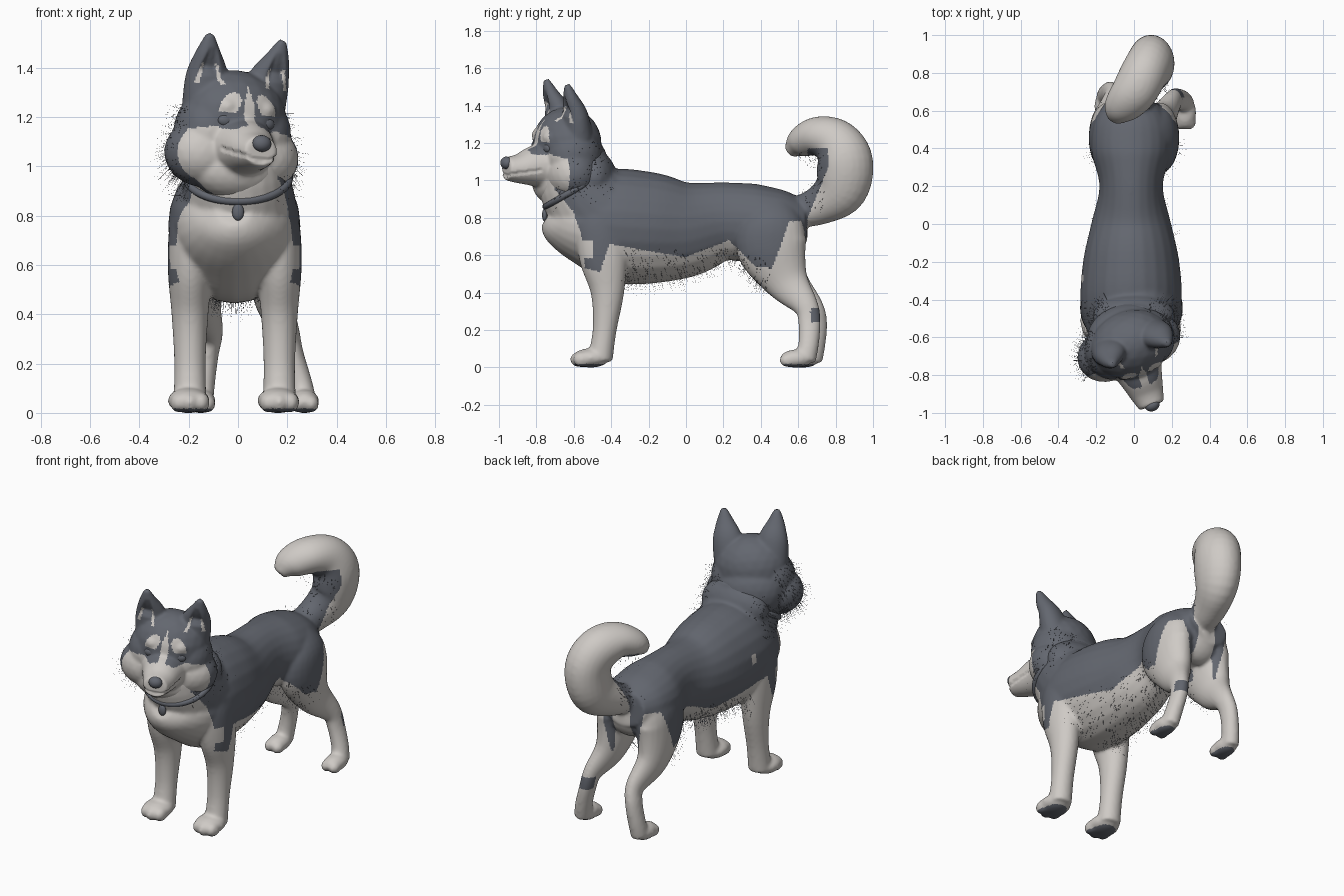
import bpy, bmesh, math, random
from mathutils import Vector, Matrix

random.seed(4)
if "Cube" in bpy.data.objects:
    bpy.data.objects.remove(bpy.data.objects["Cube"])

def material(name, rgb):
    m = bpy.data.materials.new(name)
    m.use_nodes = True
    m.diffuse_color = (*rgb, 1)
    bsdf = m.node_tree.nodes["Principled BSDF"]
    bsdf.inputs["Base Color"].default_value = (*rgb, 1)
    bsdf.inputs["Roughness"].default_value = 0.8
    return m

DARK = material("slate grey fur", (0.125, 0.135, 0.16))
LIGHT = material("cream fur", (0.62, 0.59, 0.56))

def blob(bm, centre, radii):
    mat = Matrix.Translation(centre) @ Matrix.Diagonal((*radii, 1))
    bmesh.ops.create_icosphere(bm, subdivisions=3, radius=1, matrix=mat)

def pair(bm, centre, radii):
    for s in (-1, 1):
        blob(bm, (s * centre[0], *centre[1:]), radii)

def spline(rows, steps=5):
    """Smooth curve through rows of any length."""
    out = []
    for i in range(len(rows) - 1):
        p = [rows[max(0, min(len(rows) - 1, i + k))] for k in (-1, 0, 1, 2)]
        for k in range(steps):
            t = k / steps
            out.append([b + 0.5 * t * (c - a + t * (2 * a - 5 * b + 4 * c - d + t * (3 * (b - c) + d - a)))
                        for a, b, c, d in zip(*p)])
    return out + [list(rows[-1])]

def tube(bm, rows, sides=24):
    """Loft of ellipses; each row is x, y, z, half width, half depth."""
    pts = spline(rows)
    rings = []
    for i, p in enumerate(pts):
        tangent = Vector(pts[min(i + 1, len(pts) - 1)][:3]) - Vector(pts[max(i - 1, 0)][:3])
        tangent.normalize()
        side = (Vector((1, 0, 0)) - tangent * tangent.x).normalized()
        up = tangent.cross(side)
        angles = [math.tau * k / sides for k in range(sides)]
        rings.append([bm.verts.new(Vector(p[:3]) + side * p[3] * math.cos(a) + up * p[4] * math.sin(a))
                      for a in angles])
    faces = [bm.faces.new(rings[0][::-1]), bm.faces.new(rings[-1])]
    for r, q in zip(rings, rings[1:]):
        for k in range(sides):
            n = (k + 1) % sides
            faces.append(bm.faces.new((r[k], r[n], q[n], q[k])))
    bmesh.ops.recalc_face_normals(bm, faces=faces)

def finish(name, bm, voxel=0, smooth=0):
    """Make the object, fusing its shells into one skin when asked."""
    me = bpy.data.meshes.new(name)
    bm.to_mesh(me)
    bm.free()
    ob = bpy.data.objects.new(name, me)
    bpy.context.collection.objects.link(ob)
    if voxel:
        mod = ob.modifiers.new("fuse", "REMESH")
        mod.mode = "VOXEL"
        mod.voxel_size = voxel
        mod = ob.modifiers.new("soften", "SMOOTH")
        mod.factor = 0.5
        mod.iterations = smooth
        dg = bpy.context.evaluated_depsgraph_get()
        ob.data = bpy.data.meshes.new_from_object(ob.evaluated_get(dg))
        ob.modifiers.clear()
    ob.data.materials.clear()
    ob.data.materials.append(DARK)
    ob.data.materials.append(LIGHT)
    ob.data.polygons.foreach_set("use_smooth", [True] * len(ob.data.polygons))
    return ob

def paint(ob, is_light):
    for f in ob.data.polygons:
        f.material_index = int(is_light(f.center))

def hairs(name, ob, count, where):
    """Loose guard hairs: thin slivers rooted on the skin."""
    roots = [f for f in ob.data.polygons if where(*f.center)]
    bm = bmesh.new()
    for f in random.sample(roots, min(count, len(roots))):
        tip = f.center + f.normal * random.uniform(0.02, 0.07) + Vector((0, 0.01, -0.02))
        across = f.normal.cross(Vector((0.3, 0.5, 0.8))).normalized() * 0.0007
        bm.faces.new([bm.verts.new(p) for p in (f.center - across, f.center + across, tip)])
    return finish(name, bm)

# Torso, rump, neck and mane
bm = bmesh.new()
tube(bm, [(-0.015, y, z, w, h) for y, z, w, h in (
    (-0.73, 0.82, 0.07, 0.07), (-0.68, 0.79, 0.16, 0.14), (-0.58, 0.77, 0.23, 0.21),
    (-0.42, 0.76, 0.268, 0.30), (-0.2, 0.745, 0.255, 0.30), (0, 0.74, 0.212, 0.26),
    (0.2, 0.78, 0.168, 0.21), (0.38, 0.77, 0.21, 0.21), (0.53, 0.78, 0.2, 0.17), (0.64, 0.79, 0.14, 0.11))])
blob(bm, (0, 0.55, 0.72), (0.16, 0.1, 0.14))
tube(bm, [(0, -0.42, 0.78, 0.25, 0.27), (0, -0.56, 0.95, 0.215, 0.225), (0, -0.61, 1.12, 0.18, 0.18)])
blob(bm, (0, -0.49, 1.01), (0.22, 0.12, 0.15))

# Front legs and paws
for x in (-0.195, 0.168):
    s = math.copysign(1, x)
    tube(bm, [(x, -0.46, 0.86, 0.06, 0.1), (x, -0.45, 0.75, 0.085, 0.14), (x, -0.44, 0.58, 0.09, 0.13),
              (x, -0.42, 0.4, 0.075, 0.09), (x, -0.435, 0.2, 0.064, 0.064), (x, -0.46, 0.04, 0.068, 0.068)])
    blob(bm, (x - 0.005, -0.51, 0.05), (0.086, 0.1, 0.052))
    for k in (-1, 0, 1):
        blob(bm, (x + 0.045 * k, -0.57 + 0.015 * abs(k), 0.042), (0.036, 0.05, 0.042))

# Hind legs and paws
for s, x, dy in ((1, 0.27, 0), (-1, -0.15, 0.035)):
    tube(bm, [(0.08 * s, 0.47, 0.88, 0.06, 0.1), (0.12 * s, 0.465, 0.77, 0.105, 0.165),
              (0.135 * s, 0.46, 0.64, 0.105, 0.19), (0.145 * s, 0.54, 0.46, 0.078, 0.12),
              (x * 0.74, 0.64 + dy * 0.7, 0.33, 0.05, 0.068), (x * 0.82, 0.66 + dy, 0.24, 0.045, 0.06),
              (x * 0.94, 0.655 + dy, 0.12, 0.048, 0.055), (x, 0.635 + dy, 0.04, 0.05, 0.06)])
    blob(bm, (x, 0.59 + dy, 0.046), (0.06, 0.088, 0.05))
    for k in (-1, 1):
        blob(bm, (x + 0.026 * k, 0.545 + dy, 0.037), (0.033, 0.045, 0.037))

# Curled tail
tube(bm, [(0.0, 0.56, 0.82, 0.08, 0.08), (0.03, 0.71, 0.865, 0.095, 0.105), (0.075, 0.825, 0.955, 0.115, 0.145),
          (0.09, 0.85, 1.1, 0.125, 0.15), (0.055, 0.8, 1.2, 0.125, 0.13), (0.0, 0.7, 1.235, 0.12, 0.105),
          (-0.07, 0.61, 1.2, 0.095, 0.08), (-0.1, 0.555, 1.15, 0.04, 0.035)])
for v in bm.verts:
    v.co.z = max(v.co.z, 0)
body = finish("body", bm, 0.0095, 10)

# Saddle marking: lowest dark height along the back
EDGE = [(-0.7, 0.95), (-0.66, 0.9), (-0.6, 0.83), (-0.56, 0.71), (-0.54, 0.53), (-0.46, 0.51),
        (-0.41, 0.66), (-0.25, 0.63), (0, 0.59), (0.23, 0.68), (0.37, 0.54), (0.46, 0.53),
        (0.51, 0.66), (0.55, 0.78), (0.64, 0.78)]

def saddle(y):
    if y <= EDGE[0][0]:
        return 1.3
    for (a, p), (b, q) in zip(EDGE, EDGE[1:]):
        if y < b:
            return p + (q - p) * (y - a) / (b - a)
    return EDGE[-1][1]

def body_light(c):
    x, y, z = c
    if z < 0.018:                                   # pads
        return False
    if y > 0.65 and z > 0.76:                       # tail, dark inside the curl
        return not (y < min(0.76, 0.66 + 0.4 * (z - 0.82)) and z < 1.17)
    if z > 1.08 and y > 0.4:
        return True
    if x > 0 and y > 0.665 and 0.24 < z < 0.32:     # hock spot
        return False
    if y > 0.6 and z > 0.48 and 0.06 < abs(x) < 0.09 + 0.2 * (z - 0.48):   # rump stripes
        return False
    if x < -0.24 and abs(y + 0.29) < 0.02 and 0.78 < z < 0.84:   # flank fleck
        return True
    if y < -0.4 and z < 0.66 and abs(x + 0.015) < 0.185:         # inner forelegs
        return True
    if y < -0.5 and 0.58 < z < 0.68:                # notch in the shoulder
        return True
    return z < saddle(y)

paint(body, body_light)
hairs("body_hairs", body, 1000, lambda x, y, z: (-0.35 < y < 0.45 and 0.42 < z < 0.64 and abs(x) < 0.23)
      or (0.6 < y < 0.75 and 0.85 < z < 1.15) or (-0.7 < y < -0.4 and z > 0.86 and abs(x) > 0.12))

# Head: skull, temples, nape, ruff, cheeks, brows, muzzle and ears
POSE = Matrix.Translation((-0.032, -0.62, 1.115)) @ Matrix.Rotation(math.radians(21), 4, "Z") \
    @ Matrix.Rotation(math.radians(5), 4, "Y")
bm = bmesh.new()
blob(bm, (0, -0.02, 0.08), (0.22, 0.18, 0.197))
pair(bm, (0.11, -0.02, 0.02), (0.135, 0.15, 0.16))
blob(bm, (0, 0.06, -0.03), (0.2, 0.14, 0.17))
blob(bm, (0, -0.07, -0.13), (0.19, 0.125, 0.125))
pair(bm, (0.125, -0.03, -0.07), (0.16, 0.14, 0.14))
pair(bm, (0.08, -0.135, 0.12), (0.055, 0.055, 0.045))
tube(bm, [(0, -0.08, -0.03, 0.16, 0.135), (0, -0.2, -0.04, 0.118, 0.112),
          (0, -0.29, -0.053, 0.092, 0.08), (0, -0.365, -0.053, 0.07, 0.062)])
for s in (-1, 1):
    tube(bm, [(0.12 * s, -0.01, 0.13, 0.1, 0.085), (0.135 * s, -0.03, 0.25, 0.088, 0.065),
              (0.15 * s, -0.065, 0.335, 0.054, 0.042), (0.158 * s, -0.09, 0.412, 0.017, 0.016)])
head = finish("head", bm, 0.0085, 10)

def ear_depth(x, z):
    return 1 - abs(abs(x) - 0.145) / max(0.001, 0.3 * (0.42 - z)) if z > 0.2 else -1

# Hollow the ears and crease the mouth
normals = [v.normal.copy() for v in head.data.vertices]
for v, n in zip(head.data.vertices, normals):
    x, y, z = v.co
    f = ear_depth(x, z)
    if 0.24 < z < 0.36 and n.y < -0.2 and f > 0:
        v.co.y += 0.025 * min(1, 2 * f) * min(1, (z - 0.24) / 0.04, (0.36 - z) / 0.08)
    elif y < -0.2 and abs(x) < 0.12 and abs(z + 0.09 - 3 * x * x) < 0.008:
        v.co -= n * 0.006

def head_light(c):
    x, y, z = c
    ax = abs(x)
    if z > 0.21:                                    # ear tufts
        return y < -0.05 and 0.1 < ear_depth(x, z) < 0.4 and z < 0.29
    if y > -0.1:
        return False
    if ((ax - 0.088) / 0.048) ** 2 + ((z - 0.065) / 0.036) ** 2 < 1:   # eye rims
        return False
    if ((ax - 0.08 + 0.4 * (z - 0.125)) / 0.04) ** 2 + ((z - 0.13) / 0.05) ** 2 < 1:   # brows
        return True
    if ax < max(min(0.024, 0.3 * (0.21 - z)), 0.5 * (0.1 - z)):       # blaze
        return True
    return z < 0.045 - 0.2 * max(0, ax - 0.1)

paint(head, head_light)
ruff = hairs("cheek_hairs", head, 400, lambda x, y, z: abs(x) > 0.16 and z < 0.12 and y > -0.1)
head.matrix_world = ruff.matrix_world = POSE

# Nose, eyes, collar and round tag
for name, spots in (("nose", [(0, -0.363, -0.022)]), ("eyes", [(s * 0.085, -0.164, 0.065) for s in (-1, 1)])):
    bm = bmesh.new()
    for p in spots:
        blob(bm, p, (0.04, 0.032, 0.034) if name == "nose" else (0.038, 0.022, 0.028))
    finish(name, bm).matrix_world = POSE
bm = bmesh.new()
blob(bm, (0, -0.755, 0.815), (0.024, 0.015, 0.035))
finish("collar_tag", bm)
bpy.ops.mesh.primitive_torus_add(major_segments=64, minor_segments=12, major_radius=0.207, minor_radius=0.017,
                                 location=(0, -0.585, 0.955), rotation=(math.radians(30), 0, 0))
collar = bpy.context.object
collar.name = "collar"
collar.scale.y = 0.93
collar.data.materials.append(DARK)
bpy.ops.object.shade_smooth()
